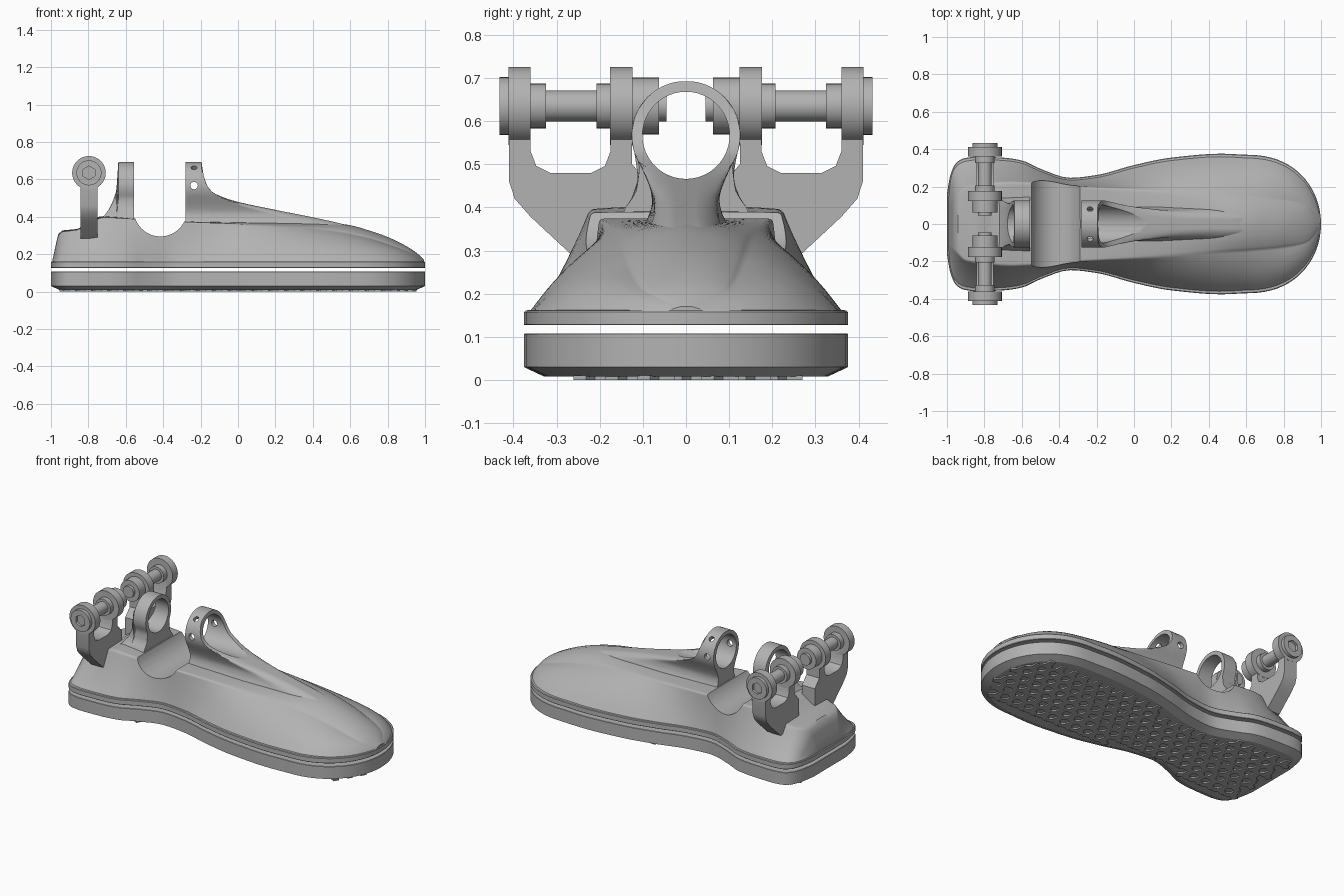
import bpy, bmesh, math
from mathutils import Vector, Matrix

if "Cube" in bpy.data.objects:
    bpy.data.objects.remove(bpy.data.objects["Cube"])

grey = bpy.data.materials.new("plain grey")
grey.use_nodes = True
colour = (0.45, 0.45, 0.45, 1)
grey.diffuse_color = colour
grey.node_tree.nodes["Principled BSDF"].inputs["Base Color"].default_value = colour


def finish(name, bm, angle=35):
    bmesh.ops.recalc_face_normals(bm, faces=bm.faces)
    mesh = bpy.data.meshes.new(name)
    bm.to_mesh(mesh)
    bm.free()
    mesh.materials.append(grey)
    ob = bpy.data.objects.new(name, mesh)
    bpy.context.collection.objects.link(ob)
    smooth(ob, angle)
    return ob


def activate(ob):
    bpy.ops.object.select_all(action='DESELECT')
    ob.select_set(True)
    bpy.context.view_layer.objects.active = ob


def smooth(ob, angle=35):
    activate(ob)
    bpy.ops.object.shade_smooth_by_angle(angle=math.radians(angle))


def loft(bm, rings):
    loops = [[bm.verts.new(p) for p in ring] for ring in rings]
    n = len(loops[0])
    for a, b in zip(loops, loops[1:]):
        for i in range(n):
            j = (i + 1) % n
            bm.faces.new((a[i], a[j], b[j], b[i]))
    bm.faces.new(loops[0])
    bm.faces.new(loops[-1])


def rod(bm, start, end, radius, sides=32):
    start, end = Vector(start), Vector(end)
    axis = end - start
    place = Matrix.Translation((start + end) / 2) @ axis.to_track_quat('Z', 'Y').to_matrix().to_4x4()
    bmesh.ops.create_cone(bm, cap_ends=True, segments=sides, radius1=radius,
                          radius2=radius, depth=axis.length, matrix=place)


def cut(ob, start, end, radius, sides=32):
    bm = bmesh.new()
    rod(bm, start, end, radius, sides)
    cutter = finish("cutter", bm)
    cutter.hide_render = True
    activate(ob)
    mod = ob.modifiers.new("cut", 'BOOLEAN')
    mod.operation, mod.solver, mod.object = 'DIFFERENCE', 'EXACT', cutter
    mod.use_self = True
    bpy.ops.object.modifier_apply(modifier=mod.name)
    bpy.data.objects.remove(cutter)
    smooth(ob)


def curve(points, x):
    """Monotone cubic through (x, value) points."""
    if x <= points[0][0]:
        return points[0][1]
    if x >= points[-1][0]:
        return points[-1][1]
    d = [(b[1] - a[1]) / (b[0] - a[0]) for a, b in zip(points, points[1:])]
    m = [d[0]] + [2 * p * q / (p + q) if p * q > 0 else 0 for p, q in zip(d, d[1:])] + [d[-1]]
    i = max(k for k in range(len(d)) if points[k][0] <= x)
    (x0, y0), (x1, y1) = points[i], points[i + 1]
    h = x1 - x0
    t = (x - x0) / h
    return (y0 * (1 + 2 * t) * (1 - t) ** 2 + h * m[i] * t * (1 - t) ** 2
            + y1 * t * t * (3 - 2 * t) + h * m[i + 1] * t * t * (t - 1))


# Plan outline: half width along the foot
PLAN = [(-1, .16), (-.985, .25), (-.96, .315), (-.92, .348), (-.85, .36), (-.7, .355), (-.6, .34),
        (-.5, .295), (-.34, .247), (-.2, .262), (0, .315), (.2, .355), (.47, .376), (.6, .37)]


def half_width(x):
    if x > .6:
        return .37 * max(0, 1 - ((x - .6) / .4) ** 2.3) ** .5
    return curve(PLAN, x)


STATIONS = [-1, -.993, -.985, -.975, -.96, -.94, -.92] + [-.9 + .04 * i for i in range(41)]
STATIONS += [.7 + .3 * math.sin(math.pi / 2 * i / 14) for i in range(1, 14)]
OUTLINE = [Vector((x, -half_width(x))) for x in STATIONS] + [Vector((1, 0))]
OUTLINE += [Vector((x, half_width(x))) for x in reversed(STATIONS)]


def outline_ring(inset, z):
    ring = []
    for i, p in enumerate(OUTLINE):
        t = OUTLINE[(i + 1) % len(OUTLINE)] - OUTLINE[i - 1]
        n = Vector((-t.y, t.x)).normalized()
        ring.append((p.x + n.x * inset, p.y + n.y * inset, z))
    return ring


# Sole and flange slabs, with a gap between them
for name, layers in (("sole", [(.047, .008), (0, .03), (0, .106), (.002, .108)]),
                     ("flange", [(.002, .127), (0, .129), (0, .157), (.004, .161), (.012, .162)])):
    bm = bmesh.new()
    loft(bm, [outline_ring(*layer) for layer in layers])
    finish(name, bm, 25)

# Tread: staggered three-armed blocks
bm = bmesh.new()
for row in range(-4, 5):
    for col in range(-11, 12):
        cx, cy = col * .086 + (row % 2) * .043, row * .074
        if abs(cy) + .09 > half_width(cx) or not -.93 < cx < .91:
            continue
        star = []
        for k in range(3):
            a = k * math.tau / 3 + math.pi / 2
            for r, off in ((.051, -.34), (.051, .34), (.023, math.pi / 3)):
                star.append((cx + r * math.cos(a + off), cy + r * math.sin(a + off)))
        loft(bm, [[(x, y, z) for x, y in star] for z in (0, .01)])
finish("tread", bm, 20)

# Upper body: shoulder width, shoulder height and crown height along x
SHOULDER = [(-1, .1), (-.95, .15), (-.9, .195), (-.8, .212), (-.66, .224), (-.55, .22), (-.28, .2),
            (0, .185), (.3, .165), (.5, .15), (.65, .14), (.8, .125), (.92, .1), (1, .01)]
SHOULDER_Z = [(-.992, .17), (-.95, .315), (-.86, .33), (-.72, .395), (-.55, .388), (-.28, .373),
              (0, .36), (.3, .345), (.5, .325), (.7, .285), (.8, .253), (.9, .217), (.96, .19), (1, .165)]
CROWN_Z = [(-.992, .17), (-.95, .325), (-.86, .335), (-.72, .405), (-.55, .39), (-.28, .375),
           (0, .372), (.3, .37), (.5, .367), (.6, .355), (.7, .327), (.8, .292), (.9, .243),
           (.96, .203), (1, .165)]


def body_section(x):
    w = max(half_width(x) - .011, .004)
    s = min(curve(SHOULDER, x), w * .85)
    zs, zt = curve(SHOULDER_Z, x), curve(CROWN_Z, x)
    bulge = curve([(-.1, -.006), (.4, .02), (.8, .022), (1, 0)], x)
    foot, top = Vector((w, .155)), Vector((s, zs))
    pts = [foot]
    for t in (.25, .5, .75, .92):
        pts.append(foot.lerp(top, t) + Vector((.5, 1)) * bulge * 4 * t * (1 - t))
    pts += [top, Vector((s * .9, zs + (zt - zs) * .3)), Vector((s * .5, zs + (zt - zs) * .8)),
            Vector((0, zt))]
    for _ in range(2):
        inner = []
        for a, b in zip(pts, pts[1:]):
            inner += [a.lerp(b, .25), a.lerp(b, .75)]
        pts = [pts[0]] + inner[1:-1] + [pts[-1]]
    return [(x, p.x, p.y) for p in pts] + [(x, -p.x, p.y) for p in reversed(pts[:-1])]


bm = bmesh.new()
loft(bm, [body_section(x) for x in [-.992, -.98, -.97] + STATIONS[4:-1] + [.994]])
body = finish("upper_body", bm, 40)
cut(body, (-.415, -.5, .437), (-.415, .5, .437), .142, 64)

# Ankle rings: keyhole section clipped by a falling top line
RING_Z, RING_R = .567, .126


def ring_part(name, stations, top_line, neck):
    rings = []
    for x in stations:
        top = curve(top_line, x)
        taper = curve([(.1, 1), (.6, .7)], x)
        crown = curve([(-.1, .001), (.15, .025), (.6, .05)], x)
        half = []
        for i in range(33):
            z = .28 + (top - .28) * math.sin(math.pi / 2 * i / 32)
            y = math.sqrt(max(0, RING_R ** 2 - (z - RING_Z) ** 2))
            if z < .5:
                y = curve(neck, z)
            # round the upper edges of the ridge as it runs forward
            edge = min(1, (top - z) / crown)
            y *= taper * (.35 + .65 * math.sqrt(1 - (1 - edge) ** 2))
            half.append((max(y, .002), z))
        rings.append([(x, y, z) for y, z in half] + [(x, -y, z) for y, z in reversed(half)])
    bm = bmesh.new()
    loft(bm, rings)
    ob = finish(name, bm, 40)
    cut(ob, (-.9, 0, RING_Z), (.3, 0, RING_Z), .101, 48)
    return ob


front_ring = ring_part(
    "front_ring_and_ridge",
    [-.28, -.2, -.195, -.19, -.185, -.18, -.17, -.16, -.14, -.12, -.09, -.05] + [.05 * i for i in range(14)],
    [(-.195, .692), (-.185, .63), (-.17, .578), (-.14, .535), (-.08, .505), (0, .48), (.2, .437),
     (.4, .397), (.58, .356), (.65, .33)],
    [(.28, .11), (.36, .095), (.39, .082), (.42, .077), (.45, .085), (.5, .107)])
rear_ring = ring_part(
    "rear_ring",
    [-.73, -.71, -.69, -.675, -.665, -.655, -.65, -.645, -.64, -.555],
    [(-.73, .39), (-.69, .44), (-.66, .51), (-.648, .56), (-.642, .692)],
    [(.28, .17), (.39, .145), (.44, .115), (.5, .107)])

# Pin holes in the front ring
for a, r in ((0, .02), (50, .016), (130, .016), (180, .02)):
    d = Vector((0, math.cos(math.radians(a)), math.sin(math.radians(a))))
    centre = Vector((-.235, 0, RING_Z))
    cut(front_ring, centre + d * .06, centre + d * .2, r, 20)

# Heel brackets with bolts, one on each side
BX, BZ = -.797, .635
PLATE = [(.41, BZ), (.41, .46), (.397, .42), (.36, .378), (.26, .285), (.08, .285), (.08, .45),
         (.125, .5), (.125, BZ), (.175, BZ), (.175, .53), (.188, .496), (.22, .48), (.315, .48),
         (.347, .496), (.36, .53), (.36, BZ)]
for side, label in ((1, "left"), (-1, "right")):
    bm = bmesh.new()
    loft(bm, [[(x, side * y, z) for y, z in PLATE] for x in (BX - .045, BX + .045)])
    finish(label + "_bracket", bm)

    def turned(name, parts):
        bm = bmesh.new()
        for y0, y1, r in parts:
            rod(bm, (BX, side * y0, BZ), (BX, side * y1, BZ), r)
        return finish(label + "_" + name, bm)

    turned("bracket_eyes", [(.36, .411, .09), (.124, .176, .09)])
    turned("spacers", [(.325, .36, .052), (.176, .207, .052)])
    turned("bolt", [(.045, .4, .036)])
    turned("nut", [(.062, .124, .066)])
    head = turned("bolt_head", [(.411, .432, .067)])
    cut(head, (BX, side * .417, BZ), (BX, side * .5, BZ), .036, 6)
